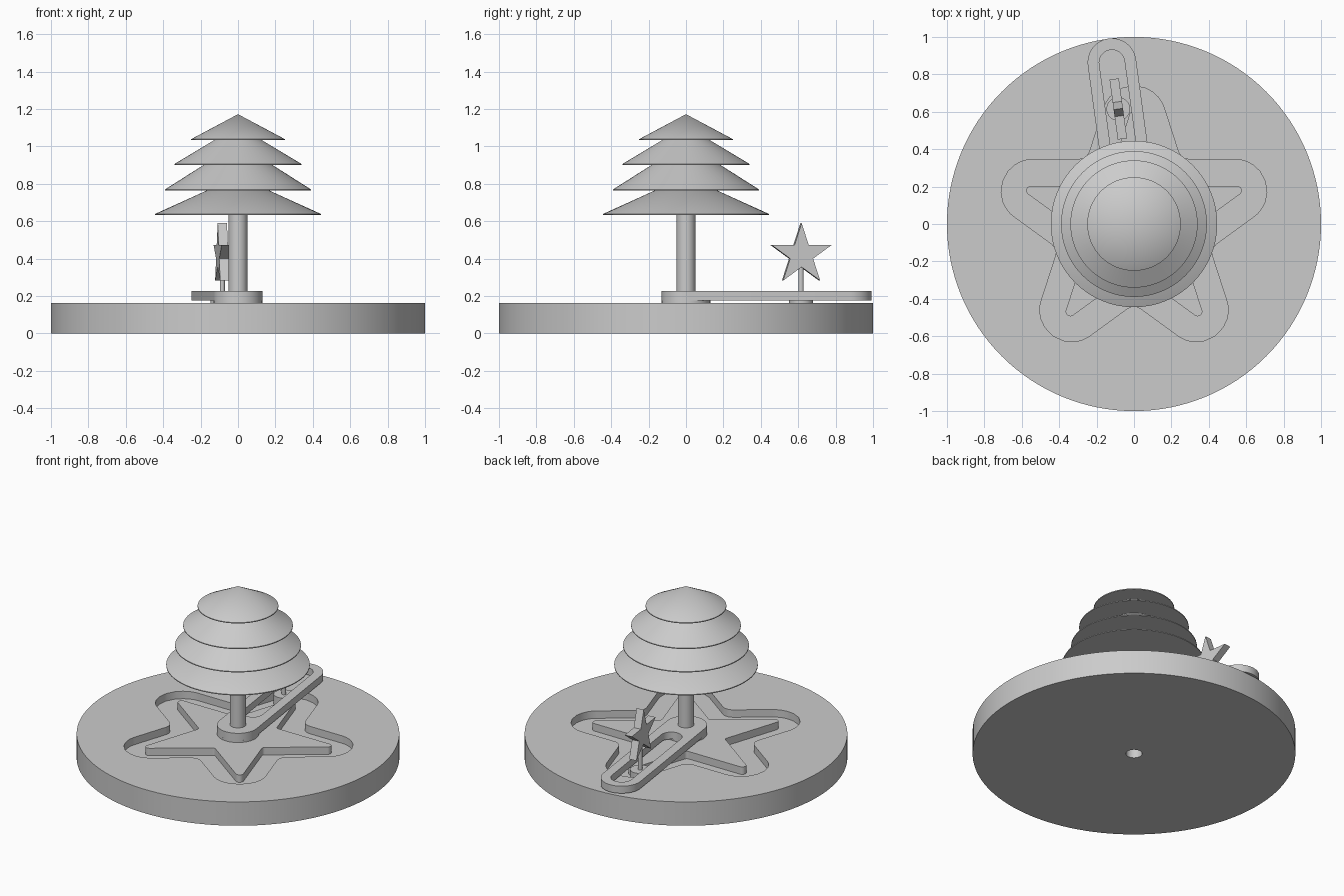
import bpy, bmesh, math
from math import cos, sin, pi, tan
from mathutils import Vector, Matrix

cube = bpy.data.objects.get("Cube")
if cube:
    bpy.data.objects.remove(cube, do_unlink=True)

grey = bpy.data.materials.new("light_grey")
grey.use_nodes = True
colour = (0.6, 0.6, 0.6, 1)
grey.diffuse_color = colour
grey.node_tree.nodes["Principled BSDF"].inputs["Base Color"].default_value = colour


def select(obj):
    bpy.ops.object.select_all(action='DESELECT')
    obj.select_set(True)
    bpy.context.view_layer.objects.active = obj


def finish(obj):
    obj.data.materials.clear()
    obj.data.materials.append(grey)
    select(obj)
    bpy.ops.object.shade_smooth_by_angle(angle=math.radians(30))
    return obj


def circle(r, n=96):
    return [Vector((r * cos(2 * pi * i / n), r * sin(2 * pi * i / n))) for i in range(n)]


def stadium(a, b, r, n=24):
    """Outline of a rounded bar between two centres."""
    ang = math.atan2(b.y - a.y, b.x - a.x)
    pts = []
    for centre, start in ((b, ang - pi / 2), (a, ang + pi / 2)):
        for i in range(n + 1):
            t = start + pi * i / n
            pts.append(centre + Vector((cos(t), sin(t))) * r)
    return pts


def star(radius, tip_r=0, notch_r=0, n=16):
    """Five-pointed star whose tips and notches may be filleted."""
    inner = radius * sin(pi / 10) / cos(pi / 5)
    raw = []
    for i in range(10):
        t = pi / 2 + i * pi / 5
        raw.append(Vector((cos(t), sin(t))) * (inner if i % 2 else radius))
    pts = []
    for i, p in enumerate(raw):
        r = notch_r if i % 2 else tip_r
        if r == 0:
            pts.append(p)
            continue
        u = (raw[i - 1] - p).normalized()
        v = (raw[(i + 1) % 10] - p).normalized()
        half = u.angle(v) / 2
        c = p + (u + v).normalized() * (r / sin(half))
        a = p + u * (r / tan(half)) - c
        b = p + v * (r / tan(half)) - c
        pts += [c + a.lerp(b, k / n).normalized() * r for k in range(n + 1)]
    return pts


def plate(name, loops, z0, z1):
    """Flat plate from outlines; inner outlines become holes."""
    curve = bpy.data.curves.new(name, 'CURVE')
    curve.dimensions = '2D'
    curve.fill_mode = 'BOTH'
    curve.extrude = (z1 - z0) / 2
    for loop in loops:
        spline = curve.splines.new('POLY')
        spline.points.add(len(loop) - 1)
        for point, co in zip(spline.points, loop):
            point.co = (co.x, co.y, 0, 1)
        spline.use_cyclic_u = True
    obj = bpy.data.objects.new(name, curve)
    bpy.context.collection.objects.link(obj)
    select(obj)
    bpy.ops.object.convert(target='MESH')
    obj = bpy.context.view_layer.objects.active
    bm = bmesh.new()
    bm.from_mesh(obj.data)
    bmesh.ops.translate(bm, verts=bm.verts, vec=(0, 0, (z0 + z1) / 2))
    bmesh.ops.remove_doubles(bm, verts=bm.verts, dist=1e-5)
    bmesh.ops.recalc_face_normals(bm, faces=bm.faces)
    bm.to_mesh(obj.data)
    bm.free()
    return obj


def cone(name, r0, r1, z0, z1, x=0, y=0):
    mesh = bpy.data.meshes.new(name)
    bm = bmesh.new()
    bmesh.ops.create_cone(bm, cap_ends=True, segments=64, radius1=r0, radius2=r1,
                          depth=z1 - z0, matrix=Matrix.Translation((x, y, (z0 + z1) / 2)))
    bm.to_mesh(mesh)
    bm.free()
    obj = bpy.data.objects.new(name, mesh)
    bpy.context.collection.objects.link(obj)
    return finish(obj)


# Round base with a star-shaped track and a centre bore
TOP, FLOOR = 0.163, 0.112
base = plate("base", [circle(1, 128), circle(0.05, 64)], 0, TOP)
groove = plate("groove_cutter", [star(1.116, 0.169, 0.07), star(0.66, 0.025, 0.02)], FLOOR, 0.3)
groove.hide_render = True
cut = base.modifiers.new("track", 'BOOLEAN')
cut.operation = 'DIFFERENCE'
cut.solver = 'EXACT'
cut.object = groove
select(base)
bpy.ops.object.modifier_apply(modifier=cut.name)
bpy.data.objects.remove(groove, do_unlink=True)
finish(base)

# Slotted arm turning about the trunk
hub, end = Vector((0, 0)), Vector((-0.118, 0.863))
finish(plate("arm", [stadium(hub, end, 0.13), stadium(hub.lerp(end, 0.23), end, 0.068)], 0.177, 0.226))
cone("hub_spacer", 0.13, 0.13, TOP, 0.177)

# Follower that rides in the track, carrying a standing star
px, py = -0.084, 0.615
cone("follower_disc", 0.063, 0.063, FLOOR, 0.178, px, py)
cone("follower_post", 0.0135, 0.0135, 0.178, 0.37, px, py)
ornament = plate("star_ornament", [star(0.17)], -0.025, 0.025)
turn = math.atan2(end.y, end.x)
ornament.data.transform(Matrix.Translation((px, py, 0.42)) @ Matrix.Rotation(turn, 4, 'Z')
                        @ Matrix.Rotation(pi / 2, 4, 'X'))
finish(ornament)

# Tree: trunk and four tiers, each with a thin rim
cone("trunk", 0.05, 0.05, FLOOR, 0.645)
tiers = [(0.445, 0.165, 0.632, 0.765), (0.39, 0.185, 0.764, 0.9),
         (0.34, 0.125, 0.9, 1.035), (0.25, 0, 1.033, 1.172)]
for i, (r0, r1, z0, z1) in enumerate(tiers, 1):
    cone(f"tier_{i}_rim", r0, r0, z0, z0 + 0.006)
    cone(f"tier_{i}", r0, r1, z0 + 0.006, z1)
